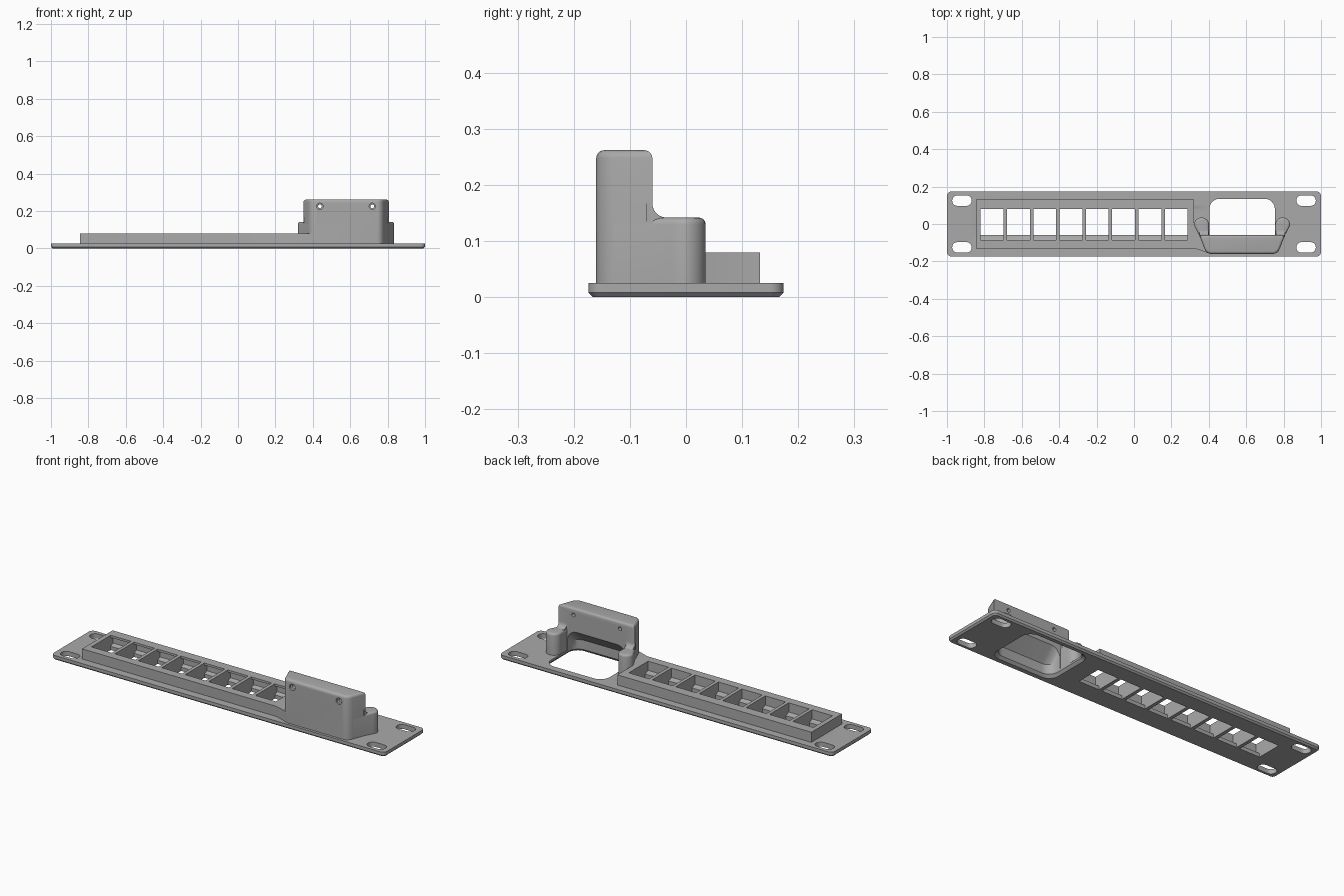
import bpy
import bmesh
from math import sin, cos, pi

cube = bpy.data.objects.get("Cube")
if cube:
    bpy.data.objects.remove(cube)

GREY = (0.4, 0.4, 0.4, 1)
grey = bpy.data.materials.new("mid_grey")
grey.use_nodes = True
grey.diffuse_color = GREY
grey.node_tree.nodes["Principled BSDF"].inputs["Base Color"].default_value = GREY

HOOD_X = 0.578   # centre of the cable hood
HOLE_H = 0.175   # half width of the cable opening


def add_loft(bm, loops):
    """Join matching point loops with quads and cap both ends."""
    rings = [[bm.verts.new(p) for p in loop] for loop in loops]
    n = len(rings[0])
    for a, b in zip(rings, rings[1:]):
        for i in range(n):
            j = (i + 1) % n
            bm.faces.new((a[i], a[j], b[j], b[i]))
    bm.faces.new(rings[0][::-1])
    bm.faces.new(rings[-1])


def build(name, lofts, bevel_top=0):
    bm = bmesh.new()
    for loops in lofts:
        add_loft(bm, loops)
    bmesh.ops.recalc_face_normals(bm, faces=bm.faces)
    if bevel_top:
        top = max(v.co.z for v in bm.verts)
        edges = [e for e in bm.edges if all(abs(v.co.z - top) < 1e-5 for v in e.verts)]
        bmesh.ops.bevel(bm, geom=edges, offset=bevel_top, segments=4,
                        profile=0.5, affect='EDGES')
    mesh = bpy.data.meshes.new(name)
    bm.to_mesh(mesh)
    bm.free()
    mesh.materials.append(grey)
    ob = bpy.data.objects.new(name, mesh)
    bpy.context.collection.objects.link(ob)
    return ob


def rounded(x0, x1, y0, y1, r, z, seg=8):
    """Rounded rectangle at height z."""
    pts = []
    corners = ((x1 - r, y1 - r), (x0 + r, y1 - r), (x0 + r, y0 + r), (x1 - r, y0 + r))
    for k, (cx, cy) in enumerate(corners):
        for i in range(seg + 1):
            a = (k + i / seg) * pi / 2
            pts.append((cx + r * cos(a), cy + r * sin(a), z))
    return pts


def upright(pts, z0, z1):
    return [[(x, y, z) for x, y in pts] for z in (z0, z1)]


def sideways(pts, x0, x1):
    return [[(x, y, z) for y, z in pts] for x in (x0, x1)]


def circle_y(x, y, z, r, n=24):
    return [(x + r * cos(2 * pi * i / n), y, z + r * sin(2 * pi * i / n)) for i in range(n)]


def cut(ob, *cutters):
    bpy.context.view_layer.objects.active = ob
    for c in cutters:
        mod = ob.modifiers.new("cut", 'BOOLEAN')
        mod.operation = 'DIFFERENCE'
        mod.solver = 'EXACT'
        mod.object = c
        bpy.ops.object.modifier_apply(modifier=mod.name)


# Mounting plate with chamfered underside
plate = build("mounting_plate", [[
    rounded(-0.992, 0.992, -0.166, 0.166, 0.016, 0),
    rounded(-1, 1, -0.174, 0.174, 0.024, 0.008),
    rounded(-1, 1, -0.174, 0.174, 0.024, 0.025)]])

# Raised socket tray that runs into the hood
tray = build("socket_tray", [upright(
    [(-0.845, -0.13), (0.32, -0.13), (0.36, -0.142), (0.40, -0.157),
     (0.40, -0.13), (0.33, -0.02), (0.32, 0.0), (0.32, 0.132), (-0.845, 0.132)],
    0.025, 0.08)])

# Hood: tall front block
half = [(0.229, -0.06), (0.215, -0.096), (0.202, -0.13), (0.196, -0.143),
        (0.187, -0.152), (0.177, -0.158), (0.165, -0.16)]
plan = [(HOOD_X + h, y) for h, y in half] + [(HOOD_X - h, y) for h, y in half[::-1]]
hood = build("hood_block", [upright(plan, 0.02, 0.262)], bevel_top=0.014)

# Hood: low side arms with round ends, and the coves above them
arms = []
for name, s in (("left", 1), ("right", -1)):
    side = [(0.177, -0.14), (0.197, -0.14), (0.202, -0.13), (0.229, -0.06), (0.248, -0.025)]
    side += [(0.217 + 0.04 * cos(a), -0.005 + 0.04 * sin(a))
             for a in (i * pi / 14 for i in range(15))]
    arms.append(build(name + "_hood_arm",
                      [upright([(HOOD_X + s * h, y) for h, y in side], 0.02, 0.142)],
                      bevel_top=0.012))
    cove = [(-0.07, 0.135), (-0.07, 0.167)]
    cove += [(-0.035 - 0.025 * cos(a), 0.167 - 0.025 * sin(a))
             for a in (i * pi / 12 for i in range(7))]
    cove += [(-0.035, 0.135)]
    arms.append(build(name + "_arm_cove",
                      [sideways(cove, HOOD_X + s * 0.18, HOOD_X + s * 0.228)]))

# Cutter: cable opening, flared below and sloping under the block
def mouth(z, front, grow=0):
    return rounded(HOOD_X - HOLE_H - grow, HOOD_X + HOLE_H + grow,
                   front - grow, 0.135 + grow, 0.055, z)


mouth_cut = build("mouth_cutter", [[
    mouth(-0.01, -0.13, 0.02), mouth(0.014, -0.13), mouth(0.065, -0.13),
    mouth(0.135, -0.06), mouth(0.14, -0.055)]])

# Cutter: socket openings with a ledge at the front and a catch groove at the back
profile = [(-0.06, -0.01), (-0.06, 0.02), (-0.085, 0.03), (-0.085, 0.1), (0.08, 0.1),
           (0.08, 0.068), (0.1, 0.058), (0.1, 0.03), (0.08, 0.02), (0.08, -0.01)]
sockets = []
for i in range(8):
    x = -0.759 + 0.1407 * i
    sockets.append(sideways(profile, x - 0.061, x + 0.061))
socket_cut = build("socket_cutter", sockets)

# Cutter: rack slots in the corners
slot_cut = build("slot_cutter", [
    [rounded(x - 0.052, x + 0.052, y - 0.028, y + 0.028, 0.0275, z) for z in (-0.01, 0.05)]
    for x in (-0.92, 0.92) for y in (-0.125, 0.125)])

# Cutter: recessed screw holes through the hood
screw_cut = build("screw_cutter", [
    [circle_y(x, y, 0.225, r)
     for y, r in ((-0.18, 0.017), (-0.15, 0.017), (-0.147, 0.01), (0, 0.01))]
    for x in (0.438, 0.718)])

cut(plate, mouth_cut, socket_cut, slot_cut)
cut(tray, socket_cut)
cut(hood, mouth_cut, screw_cut)
for c in (mouth_cut, socket_cut, slot_cut, screw_cut):
    bpy.data.objects.remove(c)

# Smooth rounded faces, keep edges crisp
bpy.ops.object.select_all(action='DESELECT')
for ob in [plate, tray, hood] + arms:
    ob.select_set(True)
bpy.context.view_layer.objects.active = plate
bpy.ops.object.shade_smooth_by_angle(angle=0.55)
